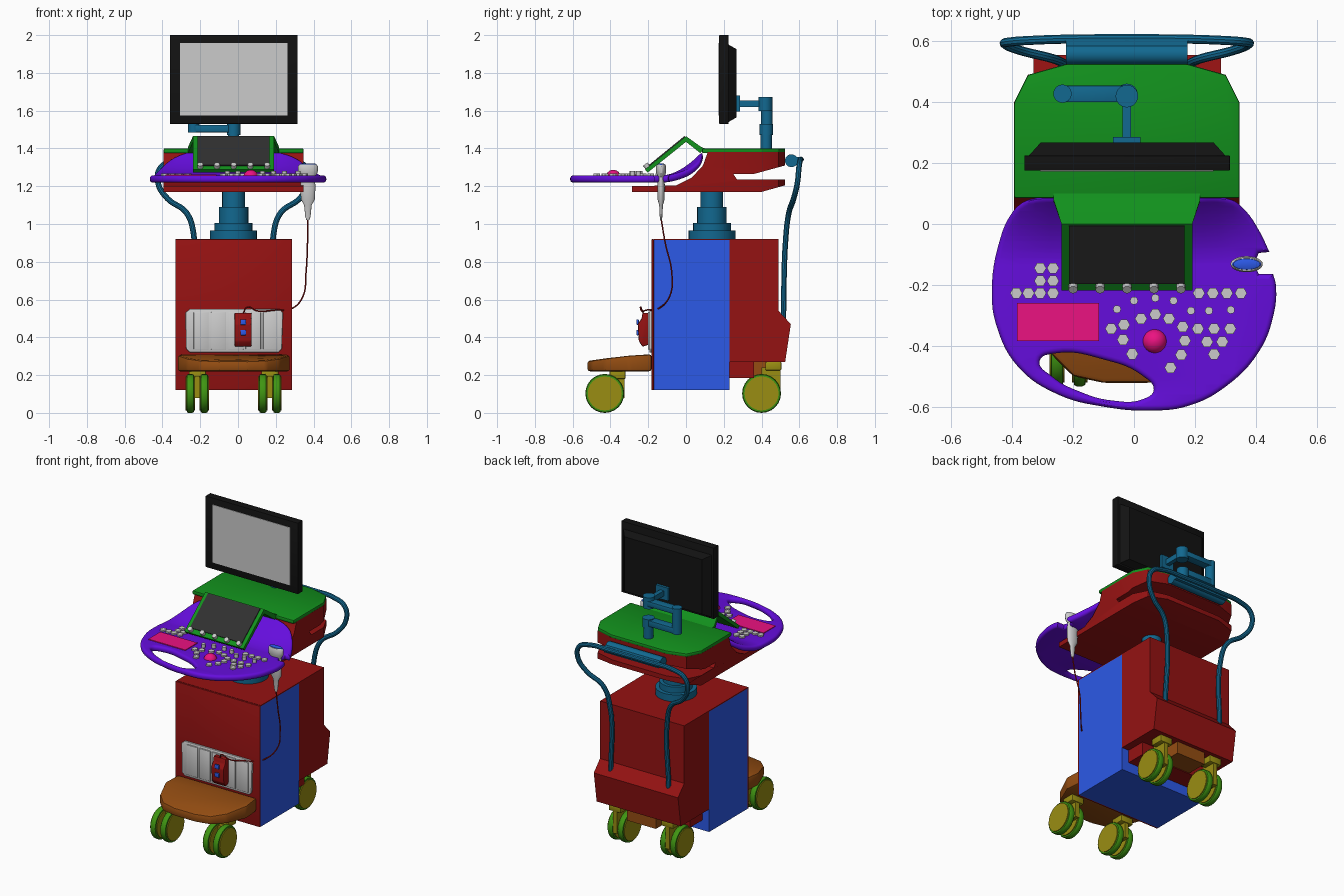
import bpy, bmesh, math
from mathutils import Vector, Matrix

if "Cube" in bpy.data.objects:
    bpy.data.objects.remove(bpy.data.objects["Cube"])

CX = -0.0235  # centre line of the cart body
COL = dict(red=(.3, .006, .006), green=(.006, .28, .012), purple=(.13, .004, .72), teal=(.006, .14, .28),
           blue=(.025, .1, .8), brown=(.3, .075, .006), yellow=(.32, .27, .006), lime=(.05, .3, .006),
           pink=(.83, .006, .22), black=(.006, .006, .006), dark=(.03, .03, .03))
MATS = {}
for k, c in COL.items():
    MATS[k] = bpy.data.materials.new(k)
    MATS[k].diffuse_color = (*c, 1)


def finish(ob, mat, smooth=True):
    if mat:
        ob.data.materials.clear()
        ob.data.materials.append(MATS[mat])
    if smooth:
        bpy.ops.object.select_all(action='DESELECT')
        ob.select_set(True)
        bpy.context.view_layer.objects.active = ob
        bpy.ops.object.shade_smooth_by_angle(angle=math.radians(35))
    return ob


def from_bm(name, bm, mat, smooth=True):
    bmesh.ops.recalc_face_normals(bm, faces=bm.faces)
    me = bpy.data.meshes.new(name)
    bm.to_mesh(me)
    bm.free()
    ob = bpy.data.objects.new(name, me)
    bpy.context.collection.objects.link(ob)
    return finish(ob, mat, smooth)


def prism(name, pts, axis, lo, hi, mat, bevel=0, taper=1, cuts=(), edit=None):
    """Extrude a 2D outline along an axis; optional end taper, plane cuts and edge bevel."""
    put = {'x': lambda a, b, t: (t, a, b), 'y': lambda a, b, t: (a, t, b), 'z': lambda a, b, t: (a, b, t)}[axis]
    n = len(pts)
    ca, cb = sum(p[0] for p in pts) / n, sum(p[1] for p in pts) / n
    bm = bmesh.new()
    A = [bm.verts.new(put(a, b, lo)) for a, b in pts]
    B = [bm.verts.new(put(ca + (a - ca) * taper, cb + (b - cb) * taper, hi)) for a, b in pts]
    bm.faces.new(A)
    bm.faces.new(B)
    for i in range(n):
        bm.faces.new((A[i], A[(i + 1) % n], B[(i + 1) % n], B[i]))
    for co, no in cuts:
        bmesh.ops.bisect_plane(bm, geom=bm.verts[:] + bm.edges[:] + bm.faces[:], plane_co=co, plane_no=no, clear_outer=True)
        bmesh.ops.holes_fill(bm, edges=[e for e in bm.edges if e.is_boundary], sides=0)
    if edit:
        for v in bm.verts:
            edit(v.co)
    bmesh.ops.recalc_face_normals(bm, faces=bm.faces)
    if bevel:
        bmesh.ops.bevel(bm, geom=bm.edges[:], offset=bevel, segments=2, profile=.5, affect='EDGES')
    return from_bm(name, bm, mat)


def box(name, x0, x1, y0, y1, z0, z1, mat, bevel=0, taper=1):
    return prism(name, [(x0, z0), (x1, z0), (x1, z1), (x0, z1)], 'y', y0, y1, mat, bevel, taper)


def lathe(name, prof, loc, mat, axis='z', sides=24, sx=1, sy=1):
    """Stack of rings (radius, height), capped at both ends."""
    bm = bmesh.new()
    rings = [[bm.verts.new((r * sx * math.cos(2 * math.pi * i / sides), r * sy * math.sin(2 * math.pi * i / sides), z))
              for i in range(sides)] for r, z in prof]
    for a, b in zip(rings, rings[1:]):
        for i in range(sides):
            bm.faces.new((a[i], a[(i + 1) % sides], b[(i + 1) % sides], b[i]))
    bm.faces.new(rings[0])
    bm.faces.new(rings[-1])
    rot = {'z': Matrix(), 'x': Matrix.Rotation(math.pi / 2, 4, 'Y'), 'y': Matrix.Rotation(math.pi / 2, 4, 'X')}[axis]
    bm.transform(Matrix.Translation(loc) @ rot)
    return from_bm(name, bm, mat)


def rod(name, r, loc, h, mat, axis='z', sides=24):
    return lathe(name, [(r, -h / 2), (r, h / 2)], loc, mat, axis, sides)


def curve(name, loops, mat, depth, dims='3D', extrude=0, closed=False, sharp=()):
    """Smooth curve through points, turned into a mesh."""
    cu = bpy.data.curves.new(name, 'CURVE')
    cu.dimensions, cu.bevel_depth, cu.bevel_resolution, cu.extrude, cu.resolution_u = dims, depth, 3, extrude, 6
    if dims == '2D':
        cu.fill_mode, cu.offset = 'BOTH', -depth
    else:
        cu.use_fill_caps = True
    for pts in loops:
        sp = cu.splines.new('BEZIER')
        sp.bezier_points.add(len(pts) - 1)
        sp.use_cyclic_u = closed
        for bp, p in zip(sp.bezier_points, pts):
            bp.co = p if len(p) == 3 else (*p, 0)
            bp.handle_left_type = bp.handle_right_type = 'VECTOR' if p in sharp else 'AUTO'
    ob = bpy.data.objects.new(name, cu)
    bpy.context.collection.objects.link(ob)
    bpy.ops.object.select_all(action='DESELECT')
    ob.select_set(True)
    bpy.context.view_layer.objects.active = ob
    bpy.ops.object.convert(target='MESH')
    return finish(bpy.context.view_layer.objects.active, mat)


# cabinet: blue wrap, red front plate, lid and rear block
box('cabinet_wrap', -.33, .285, -.17, .23, .12, .914, 'blue')
box('cabinet_front', -.332, .287, -.182, -.17, .12, .92, 'red', .004)
box('cabinet_lid', -.33, .285, -.17, .23, .914, .92, 'red')
prism('cabinet_rear', [(.23, .27), (.525, .27), (.555, .47), (.49, .54), (.49, .92), (.23, .92)], 'x', -.33, .285, 'red')
box('rear_underframe', -.28, .235, .23, .36, .185, .27, 'red')
box('caster_bridge', -.13, .08, .36, .5, .19, .27, 'brown')

# foot rest
prism('foot_rest', [(-.31, -.182), (-.32, -.3), (-.27, -.43), (-.2, -.5), (-.1, -.522), (.05, -.522), (.15, -.5),
                    (.22, -.43), (.275, -.3), (.265, -.182)], 'z', .22, .275, 'brown', .014,
      edit=lambda c: setattr(c, 'z', c.z + (.035 if c.z > .25 else 0) * min(1, (c.y + .522) / .25)))

# twin-wheel casters
for end, y, fy, top in (('front', -.43, -.365, .225), ('rear', .4, .46, .27)):
    for s in (-1, 1):
        x = CX + s * .192
        for k in (-1, 1):
            wx = x + k * .037
            lathe(end + '_tyre', [(.08, -.021), (.099, -.018), (.103, -.01), (.103, .01), (.099, .018), (.08, .021)],
                  (wx, y, .103), 'lime', 'x')
            rod(end + '_hub', .09, (wx, y, .103), .05, 'yellow', 'x')
        box(end + '_fork', x - .014, x + .014, min(y, fy), fy + .04, .08, top - .03, 'yellow')
        box(end + '_caster_mount', x - .045, x + .045, fy - .04, fy + .045, top - .045, top, 'yellow', .006)

# connector bay with a plugged connector
prism('port_bay', [(-.275, .34), (-.255, .32), (.215, .32), (.232, .34), (.238, .53), (.22, .55), (-.255, .55), (-.278, .53)],
      'y', -.194, -.18, None, .004)
for i in range(5):
    x = -.235 + i * .092
    box('port_cover', x, x + .08, -.202, -.19, .335, .535, None, .004)
prism('probe_plug', [(-.2, .36), (-.23, .35), (-.25, .38), (-.255, .47), (-.235, .5), (-.23, .53), (-.2, .53)],
      'x', -.018, .072, 'red', .006)
for z in (.425, .48):
    box('plug_button', .012, .042, -.262, -.25, z - .014, z + .014, 'blue', .003)

# telescopic column
for r, z0, z1 in ((.125, .92, .965), (.1, .965, 1.005), (.078, 1.005, 1.09), (.06, 1.09, 1.18)):
    rod('lift_column', r, (CX, .137, (z0 + z1) / 2), z1 - z0, 'teal')

# red upper housing with slotted rear and chamfered rear corners
cuts = []
for s in (-1, 1):
    cuts += [((CX + s * .37, .4, 0), (s * .09, .045, 0)), ((CX + s * .325, .49, 0), (s * .035, .125, 0))]
prism('upper_housing', [(-.285, 1.17), (.4, 1.17), (.525, 1.205), (.525, 1.235), (.27, 1.235), (.25, 1.265), (.36, 1.265),
                        (.525, 1.31), (.525, 1.38), (.115, 1.38), (.09, 1.31), (.03, 1.245), (-.05, 1.205), (-.285, 1.2)],
      'x', CX - .37, CX + .37, 'red', cuts=cuts)
prism('top_cover', [(-.37 + CX, .085), (.37 + CX, .085), (.37 + CX, .525), (-.37 + CX, .525)], 'z', 1.375, 1.4, 'green',
      .006, cuts=cuts)

# touch panel stand, screen and knobs
prism('touch_panel_frame', [(.1, 1.4), (.08, 1.408), (0, 1.465), (-.218, 1.288), (-.203, 1.272), (0, 1.435), (.075, 1.376)],
      'x', CX - .215, CX + .215, 'green',
      edit=lambda c: setattr(c, 'x', CX + (c.x - CX) * (1.12 if c.y > .05 else 1)))
screen = box('touch_screen', -.19, .19, -.122, .122, -.004, .004, 'dark')
screen.location, screen.rotation_euler = (CX, -.1, 1.386), (math.radians(39.1), 0, 0)
for i in range(5):
    k = rod('panel_knob', .015, (0, 0, 0), .03, None, sides=12)
    k.location, k.rotation_euler = (-.2 + i * .0885, -.207, 1.305), (math.radians(39.1), 0, 0)

# control console: outline with handle hole and probe notch, rear edge swept upwards
notch = [(.457, -.165), (.41, -.165), (.395, -.13), (.41, -.095), (.445, -.092)]
rear = [(.2, .088), (-.25, .088)]
outline = [(-.325, .085), (-.367, .07), (-.405, .03), (-.44, -.05), (-.467, -.22), (-.45, -.34), (-.38, -.47), (-.25, -.56),
           (-.1, -.6), (.06, -.613), (.18, -.597), (.3, -.535), (.41, -.42), (.458, -.3), (.466, -.2)] + notch + \
          [(.41, -.02), (.365, .045), (.32, .08)] + rear
hole = [(-.31, -.45), (-.26, -.425), (-.1, -.445), (.03, -.5), (.065, -.545), (.03, -.575), (-.07, -.58), (-.18, -.55), (-.27, -.5)]
console = curve('control_console', [outline, hole], 'purple', .016, '2D', .003, True, notch + rear)
bm = bmesh.new()
bm.from_mesh(console.data)
bmesh.ops.remove_doubles(bm, verts=bm.verts, dist=1e-5)
for i in range(12):
    bmesh.ops.bisect_plane(bm, geom=bm.verts[:] + bm.edges[:] + bm.faces[:], plane_co=(0, -.13 + i * .018, 0), plane_no=(0, 1, 0))
for s in (-1, 1):
    for d in (.25, .3, .35):
        bmesh.ops.bisect_plane(bm, geom=bm.verts[:] + bm.edges[:] + bm.faces[:], plane_co=(CX + s * d, 0, 0), plane_no=(1, 0, 0))
for v in bm.verts:
    t = max(0, (v.co.y + .13) / .22)
    v.co.z += 1.238 + .13 * t ** 1.8 * (1 - .4 * min(1, max(0, (abs(v.co.x - CX) - .25) / .15)))
bm.to_mesh(console.data)
bm.free()
finish(console, 'purple')

# console controls
box('keyboard', -.385, -.115, -.385, -.26, 1.25, 1.262, 'pink')
lathe('trackball', [(.04 * math.cos(a * math.pi / 12), .04 * math.sin(a * math.pi / 12)) for a in range(6)] + [(.002, .04)],
      (.068, -.385, 1.247), 'pink')
keys = [(x, y) for x in (-.308, -.266) for y in (-.145, -.187, -.227)] + [(-.387, -.227), (-.347, -.227)]
keys += [(.213 + i * .046, -.227) for i in range(4)]
keys += [(-.075, -.344), (-.036, -.38), (-.006, -.427), (-.033, -.331), (.023, -.311), (.07, -.297), (.115, -.311),
         (.16, -.338), (.167, -.383), (.155, -.43), (.12, -.472)]
keys += [(.21, -.344), (.263, -.344), (.316, -.344), (.24, -.387), (.29, -.387), (.263, -.428)]
for x, y in keys:
    rod('console_key', .02, (x, y, 1.26), .014, None, sides=6)
for x, y in [(-.056, -.28), (0, -.252), (.07, -.243), (.13, -.252), (.187, -.285), (.246, -.285), (.318, -.282)]:
    rod('console_knob', .013, (x, y, 1.265), .03, None, sides=12)

# hand probe in the notch, and its cable
lathe('probe', [(.008, 1.02), (.014, 1.04), (.02, 1.1), (.037, 1.13), (.04, 1.2), (.036, 1.25), (.052, 1.27), (.053, 1.305), (.045, 1.315)],
      (.37, -.132, 0), None, sy=.5)
lathe('probe_lens', [(.048, 1.312), (.044, 1.318), (.03, 1.321)], (.37, -.132, 0), 'blue', sy=.4)
curve('probe_cable', [[(.37, -.132, 1.03), (.368, -.11, .9), (.36, -.075, .74), (.345, -.085, .62), (.28, -.15, .565 - .015),
                       (.2, -.205, .545), (.1, -.235, .54), (.05, -.24, .56), (.027, -.225, .525)]], 'red', .004)

# rear push handle
half = [(.212, .515, .48), (.212, .53, .95), (.25, .545, 1.06), (.35, .57, 1.135), (.4, .59, 1.22), (.385, .598, 1.3),
        (.3, .604, 1.335), (.15, .608, 1.34)]
path = [(CX + x, y, z) for x, y, z in half] + [(CX - x, y, z) for x, y, z in reversed(half)]
curve('push_handle', [path], 'teal', .015)
rod('handle_grip', .034, (CX, .558, 1.335), .4, 'teal', 'x')
box('handle_bracket', CX - .2, CX + .2, .55, .605, 1.315, 1.355, 'teal')

# folding monitor arm
EX = -.235
rod('arm_post', .03, (CX, .425, 1.44), .1, 'teal')
rod('arm_pivot', .036, (CX, .425, 1.5), .06, 'teal')
box('lower_arm', EX, CX, .4, .455, 1.485, 1.525, 'teal', .004)
rod('elbow_post', .03, (EX, .428, 1.57), .17, 'teal')
box('upper_arm', EX, CX, .4, .455, 1.615, 1.65, 'teal', .004)
rod('upper_pivot', .037, (CX, .42, 1.635), .075, 'teal')
box('monitor_link', CX - .014, CX + .014, .28, .42, 1.62, 1.655, 'teal')
box('monitor_mount', CX - .045, CX + .045, .262, .285, 1.595, 1.68, 'teal')

# monitor
box('monitor_frame', -.36, .315, .175, .225, 1.53, 2.0, 'black', .003)
box('monitor_back', -.345, .3, .225, .268, 1.54, 1.95, 'black', 0, .88)
box('monitor_screen', -.308, .261, .172, .18, 1.575, 1.957, None)

for m in bpy.data.materials:
    if m.users and not m.is_grease_pencil:
        m.use_nodes = True
        m.node_tree.nodes["Principled BSDF"].inputs["Base Color"].default_value = m.diffuse_color
